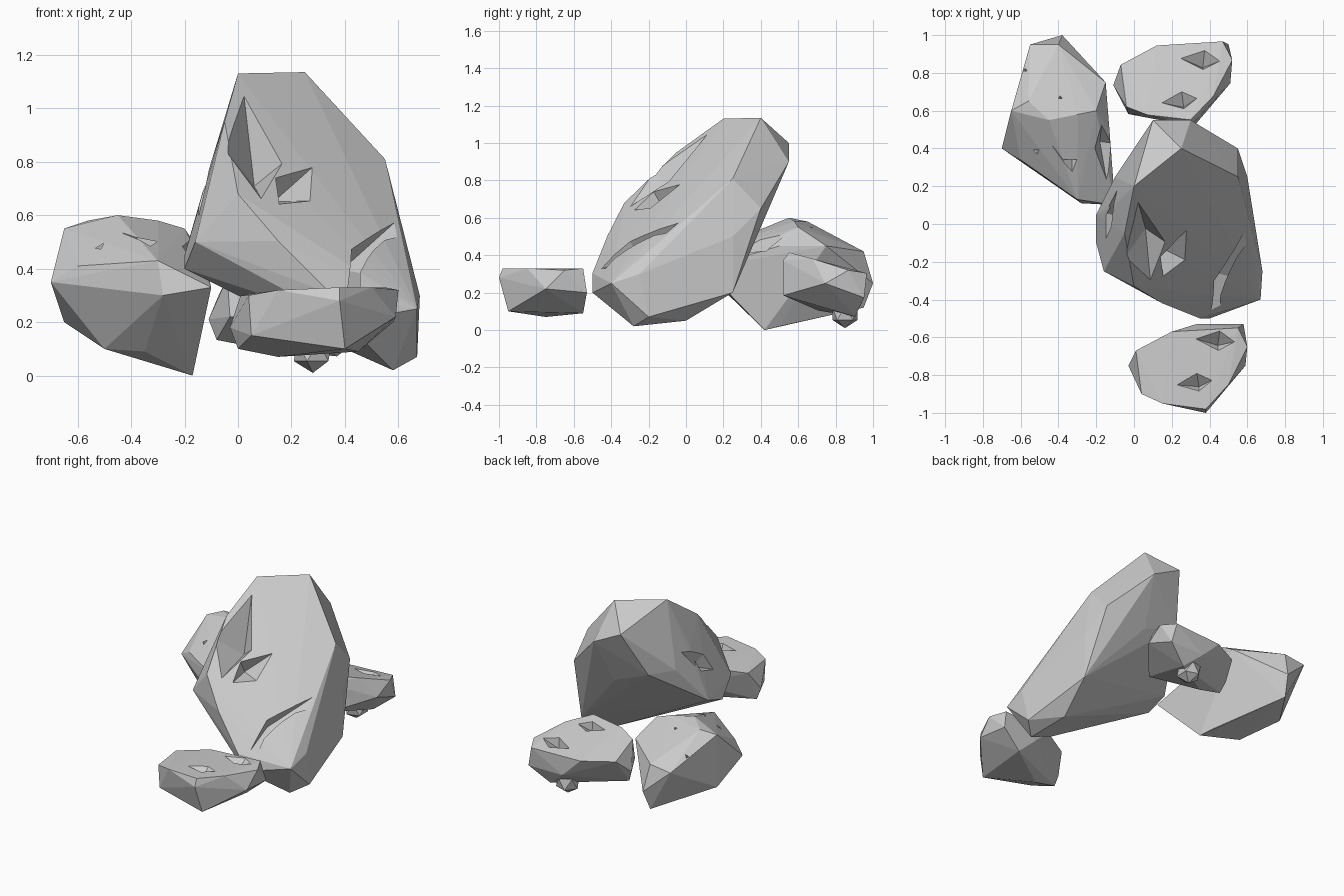
import bpy
import bmesh
from math import radians
from mathutils import Matrix, Vector

cube = bpy.data.objects.get("Cube")
if cube:
    bpy.data.objects.remove(cube, do_unlink=True)

stone = bpy.data.materials.new("stone_grey")
stone.use_nodes = True
stone_colour = (.6, .6, .6, 1)
stone.diffuse_color = stone_colour
stone.node_tree.nodes["Principled BSDF"].inputs["Base Color"].default_value = stone_colour


def hull(name, corners):
    """Flat-faced solid wrapped tightly around a few corner points."""
    bm = bmesh.new()
    for corner in corners:
        bm.verts.new(corner)
    result = bmesh.ops.convex_hull(bm, input=bm.verts[:])
    loose = set(result["geom_interior"] + result["geom_unused"])
    loose_verts = [item for item in loose if isinstance(item, bmesh.types.BMVert)]
    bmesh.ops.delete(bm, geom=loose_verts, context="VERTS")
    bmesh.ops.recalc_face_normals(bm, faces=bm.faces[:])
    mesh = bpy.data.meshes.new(name)
    bm.to_mesh(mesh)
    bm.free()
    mesh.materials.append(stone)
    rock = bpy.data.objects.new(name, mesh)
    bpy.context.collection.objects.link(rock)
    return rock


def surface_point(rock, spot):
    """Point and normal on the rock directly below a plan position."""
    bpy.context.view_layer.update()
    above = Vector((spot[0], spot[1], 2))
    found, point, normal, face = rock.ray_cast(above, Vector((0, 0, -1)))
    return point, normal


def gash(rock, start_spot, end_spot, lean=.5, bite=.25):
    """Chip a lopsided wedge out of the rock along a line seen in plan."""
    start, start_normal = surface_point(rock, start_spot)
    end, end_normal = surface_point(rock, end_spot)
    outward = (start_normal + end_normal).normalized()
    along = end - start
    size = along.length * bite
    side = along.cross(outward).normalized() * size
    lift = outward * size / 4
    middle = start.lerp(end, .6)
    cutter = hull("chip_cutter", [
        start + lift,
        end + lift,
        middle + side + lift,
        middle - side + lift,
        middle + side * lean - outward * size,
    ])
    cutter.hide_render = True
    chip = rock.modifiers.new("chip", "BOOLEAN")
    chip.operation = "DIFFERENCE"
    chip.solver = "EXACT"
    chip.object = cutter
    bpy.context.view_layer.objects.active = rock
    bpy.ops.object.modifier_apply(modifier=chip.name)
    bpy.data.objects.remove(cutter, do_unlink=True)


def on_slope(x, y):
    """Point on the broad tilted front plane of the boulder."""
    return x, y, .96 - .66 * x + .85 * y


# Tall leaning boulder: outline of its sloping front, then back, flanks and foot
slope_outline = [
    (0, .2), (.25, .4), (.5, .25), (.55, .25), (.6, 0), (.68, -.25),
    (.35, -.5), (.15, -.42), (0, -.33), (-.05, -.05),
]
back = [(.1, .55, 1), (.3, .55, .9), (.55, .4, .65), (.25, .4, .6), (0, .4, .7)]
left_flank = [
    (-.1, .1, .8), (-.1, .25, .7), (-.2, .05, .45), (-.2, -.1, .4), (-.16, -.25, .5),
]
right_flank = [
    (.65, -.1, .4), (.6, .25, .5), (.6, .25, .2), (.4, -.5, .2), (.67, -.4, .25),
]
foot = [(.58, -.28, .02), (.67, -.2, .07), (.55, 0, .05), (.4, -.3, .1)]
boulder = hull("leaning_boulder", [on_slope(*spot) for spot in slope_outline]
               + back + left_flank + right_flank + foot)
gash(boulder, (0, .17), (.08, -.34), lean=-.5, bite=.2)
gash(boulder, (.3, 0), (.15, -.3))
gash(boulder, (.6, 0), (.4, -.48), bite=.15)
gash(boulder, (-.08, .2), (-.15, -.1), bite=.15)

# Broad slab at the right: crown, rear end, front end and underside
crown = [
    (-.65, .6, .55), (-.56, .65, .58), (-.45, .55, .6), (-.3, .58, .58),
    (-.2, .6, .55), (-.55, .75, .52), (-.15, .75, .45), (-.13, .5, .45),
]
rear_end = [(-.55, .95, .4), (-.4, .95, .42), (-.38, 1, .25), (-.4, .95, .12)]
front_end = [
    (-.7, .4, .35), (-.6, .34, .41), (-.3, .13, .43), (-.1, .1, .33), (-.28, .11, .3),
]
underside = [
    (-.17, .42, 0), (-.2, .5, .02), (-.35, .35, .09), (-.5, .4, .1), (-.65, .6, .2),
]
slab = hull("side_slab", crown + rear_end + front_end + underside)
gash(slab, (-.57, .85), (-.5, .35), bite=.18)
gash(slab, (-.4, .7), (-.33, .25), lean=-.5, bite=.18)
gash(slab, (-.15, .2), (-.18, .55), bite=.2)


def low_rock(name, placement):
    """Low wedge-ended rock, chipped on top."""
    top = [
        (-.29, .08, .1), (-.1, .18, .12), (.25, .2, .13), (.3, .1, .12),
        (.2, -.1, .13), (.08, -.23, .13), (-.15, -.2, .12), (-.26, -.15, .1),
    ]
    rim = [
        (-.33, 0, -.02), (.03, .22, 0), (.28, .22, 0), (.29, 0, .02),
        (.08, -.25, .08), (-.25, -.15, -.05),
    ]
    base = [(-.3, 0, -.1), (-.15, 0, -.13), (.1, -.2, -.1), (.15, .2, -.11)]
    rock = hull(name, [placement @ Vector(corner) for corner in top + rim + base])
    for start, end in (((-.1, -.1), (.13, -.07)), ((0, .15), (.25, .13))):
        spots = [placement @ Vector((*spot, 0)) for spot in (start, end)]
        gash(rock, *spots)
    return rock


# Two low rocks, one level in front and one tilted behind
low_rock("front_rock", Matrix.Translation((.3, -.75, .2)))
tilt = Matrix.Rotation(radians(-15), 4, "X")
low_rock("rear_rock", Matrix.Translation((.22, .74, .23)) @ tilt)

# Small knob under the rear rock
bpy.ops.mesh.primitive_ico_sphere_add(subdivisions=1, radius=.08, location=(.28, .85, .09))
knob = bpy.context.object
knob.name = "rear_knob"
knob.data.materials.append(stone)
